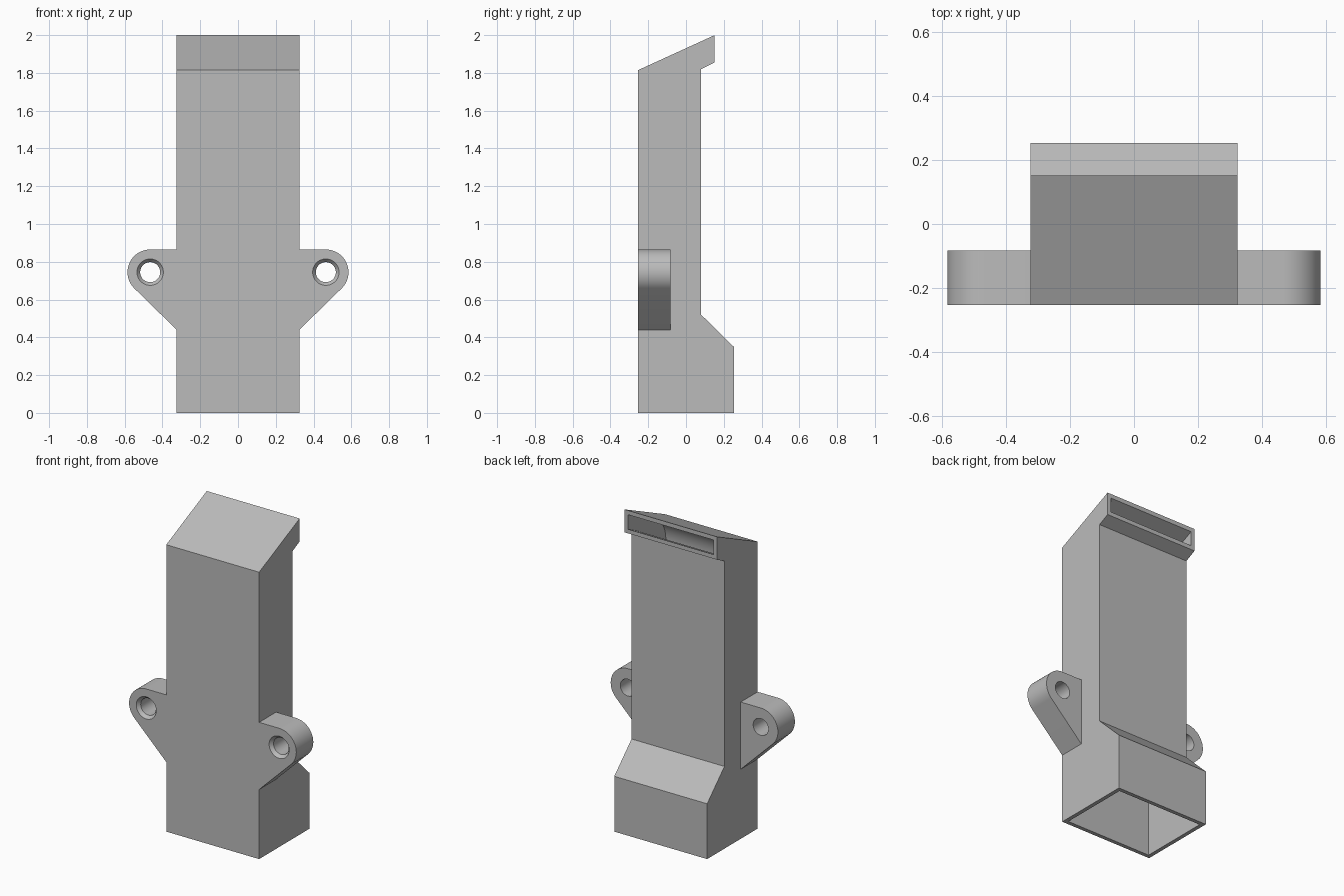
import bpy
import bmesh
from math import radians, sin, cos, pi
from mathutils import Vector

cube = bpy.data.objects.get("Cube")
if cube:
    bpy.data.objects.remove(cube, do_unlink=True)

grey = bpy.data.materials.new("plain_grey")
grey.use_nodes = True
grey.diffuse_color = (0.5, 0.5, 0.5, 1)
grey.node_tree.nodes["Principled BSDF"].inputs["Base Color"].default_value = (0.5, 0.5, 0.5, 1)

HALF_W, FRONT, BACK, WALL = 0.325, -0.253, 0.253, 0.025


def prism(name, points, offset):
    """Extrude a closed 3D outline along an offset vector."""
    bm = bmesh.new()
    face = bm.faces.new([bm.verts.new(p) for p in points])
    new = bmesh.ops.extrude_face_region(bm, geom=[face])["geom"]
    bmesh.ops.translate(bm, vec=offset, verts=[v for v in new if isinstance(v, bmesh.types.BMVert)])
    bmesh.ops.recalc_face_normals(bm, faces=bm.faces)
    mesh = bpy.data.meshes.new(name)
    bm.to_mesh(mesh)
    bm.free()
    obj = bpy.data.objects.new(name, mesh)
    bpy.context.collection.objects.link(obj)
    mesh.materials.append(grey)
    return obj


def side_prism(name, profile, half):
    return prism(name, [(-half, y, z) for y, z in profile], (2 * half, 0, 0))


def activate(obj):
    bpy.ops.object.select_all(action="DESELECT")
    obj.select_set(True)
    bpy.context.view_layer.objects.active = obj


def cut(obj, cutter):
    mod = obj.modifiers.new("cut", "BOOLEAN")
    mod.operation = "DIFFERENCE"
    mod.solver = "EXACT"
    mod.object = cutter
    activate(obj)
    bpy.ops.object.modifier_apply(modifier=mod.name)
    bpy.data.objects.remove(cutter, do_unlink=True)


def smooth(obj):
    activate(obj)
    bpy.ops.object.shade_smooth_by_angle(angle=radians(30))


# Duct shell: wide foot, straight shaft, sloped roof with rear outlet
duct = side_prism("duct_body", [
    (FRONT, 0), (BACK, 0), (BACK, 0.35), (0.08, 0.52), (0.08, 1.82),
    (0.152, 1.855), (0.152, 2.0), (FRONT, 1.815)], HALF_W)

# Air passage, with a rounded bend under the roof
start, corner, end = Vector((-0.095, 1.86)), Vector((FRONT + WALL, 1.8)), Vector((FRONT + WALL, 1.655))
bend = []
for i in range(17):
    t = i / 16
    bend.append(tuple(start * (1 - t) ** 2 + corner * 2 * t * (1 - t) + end * t * t))
passage = side_prism("passage_cutter", [
    (FRONT + WALL, -0.1), (BACK - WALL, -0.1), (BACK - WALL, 0.34), (0.055, 0.51),
    (0.055, 1.833), (0.2, 1.905), (0.2, 1.995)] + bend, HALF_W - WALL)
cut(duct, passage)
smooth(duct)

# Mounting ears: rounded tabs with a countersunk screw hole
HOLE_X, HOLE_Z, EAR_R, EAR_D = 0.465, 0.745, 0.12, 0.17
for name, side in (("left_ear", 1), ("right_ear", -1)):
    outline = [(HALF_W, 0.44), (HALF_W, HOLE_Z + EAR_R)]
    for i in range(33):
        a = pi / 2 - i / 32 * pi * 0.75
        outline.append((HOLE_X + EAR_R * cos(a), HOLE_Z + EAR_R * sin(a)))
    ear = prism(name, [(side * x, FRONT, z) for x, z in outline], (0, EAR_D, 0))

    bpy.ops.mesh.primitive_cylinder_add(vertices=48, radius=0.053, depth=1,
                                        location=(side * HOLE_X, 0, HOLE_Z), rotation=(pi / 2, 0, 0))
    cut(ear, bpy.context.object)
    bpy.ops.mesh.primitive_cone_add(vertices=48, radius1=0.049, radius2=0.091, depth=0.05,
                                    location=(side * HOLE_X, FRONT, HOLE_Z), rotation=(pi / 2, 0, 0))
    cut(ear, bpy.context.object)
    smooth(ear)
